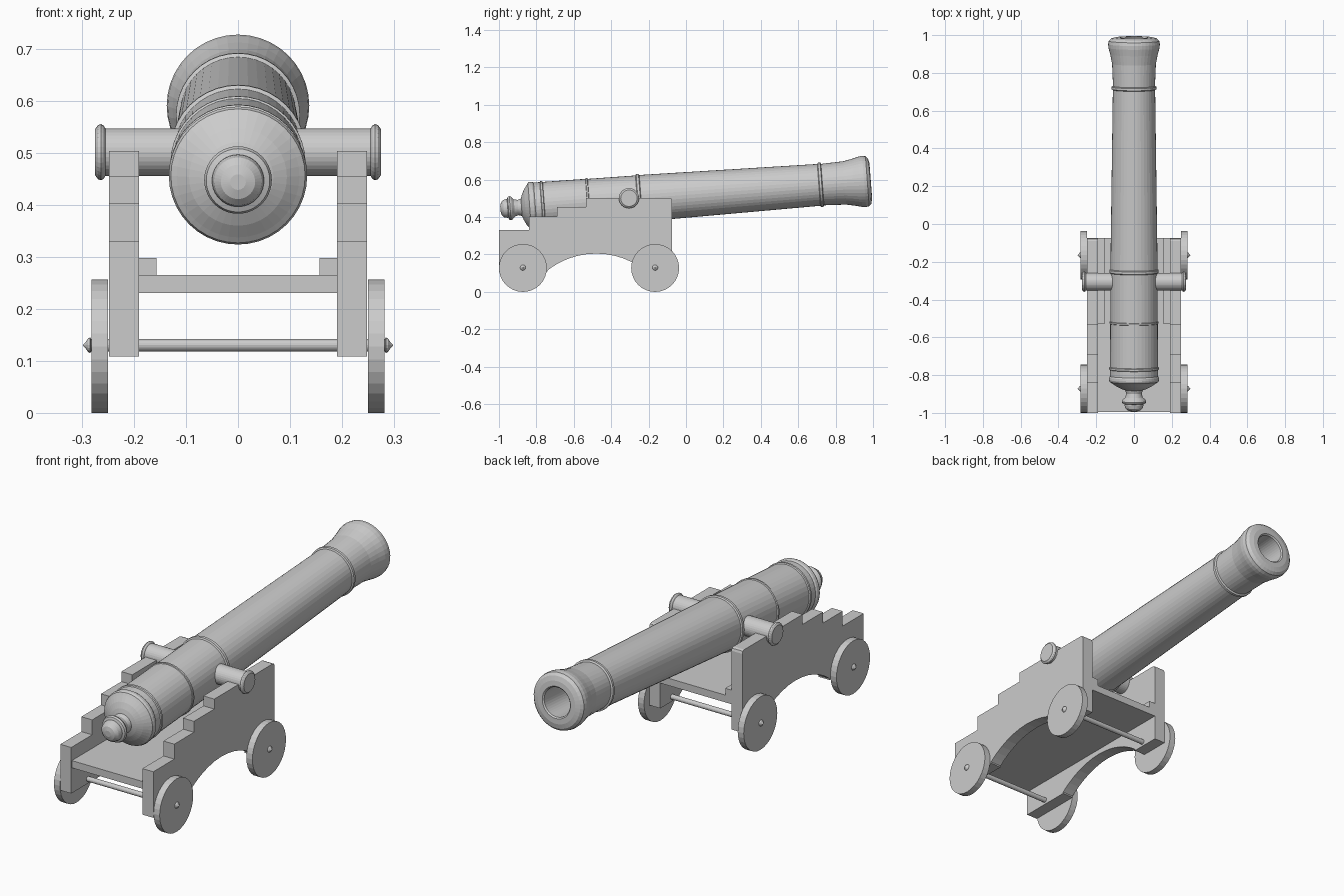
import bpy, bmesh, math
from mathutils import Matrix, Vector

if "Cube" in bpy.data.objects:
    bpy.data.objects.remove(bpy.data.objects["Cube"])

grey = bpy.data.materials.new("grey")
grey.diffuse_color = (0.6, 0.6, 0.6, 1)
grey.use_nodes = True
grey.node_tree.nodes["Principled BSDF"].inputs["Base Color"].default_value = grey.diffuse_color


def finish(name, bm):
    bmesh.ops.recalc_face_normals(bm, faces=bm.faces)
    me = bpy.data.meshes.new(name)
    bm.to_mesh(me)
    bm.free()
    me.materials.append(grey)
    ob = bpy.data.objects.new(name, me)
    bpy.context.collection.objects.link(ob)
    return ob


def lathe(name, profile, matrix, sides=32):
    """Revolve (distance along axis, radius) points; local axis is +z."""
    bm = bmesh.new()
    rings = []
    for s, r in profile:
        rings.append([bm.verts.new((r * math.cos(2 * math.pi * i / sides),
                                    r * math.sin(2 * math.pi * i / sides), s))
                      for i in range(sides)])
    for a, b in zip(rings, rings[1:]):
        for i in range(sides):
            j = (i + 1) % sides
            bm.faces.new((a[i], a[j], b[j], b[i]))
    bm.faces.new(rings[0])
    bm.faces.new(rings[-1])
    bm.transform(matrix)
    return finish(name, bm)


def box(name, lo, hi):
    bm = bmesh.new()
    bmesh.ops.create_cube(bm, size=1)
    for v in bm.verts:
        v.co = Vector([lo[k] if v.co[k] < 0 else hi[k] for k in range(3)])
    return finish(name, bm)


def plate(name, outline, x0, x1):
    """Extrude a (y, z) outline along x."""
    bm = bmesh.new()
    f = bm.faces.new([bm.verts.new((x0, y, z)) for y, z in outline])
    new = bmesh.ops.extrude_face_region(bm, geom=[f])["geom"]
    bmesh.ops.translate(bm, vec=(x1 - x0, 0, 0),
                        verts=[v for v in new if isinstance(v, bmesh.types.BMVert)])
    return finish(name, bm)


def along_x(side, y, z):
    return Matrix.Translation((0, y, z)) @ Matrix.Rotation(side * math.pi / 2, 4, 'Y')


# barrel, tilted slightly upwards, with bands, knob and bore
barrel = [(-.995, .015), (-.99, .033), (-.978, .046), (-.962, .05), (-.956, .05),
          (-.952, .061), (-.943, .065), (-.934, .061), (-.92, .046), (-.9, .041), (-.882, .047),
          (-.875, .068), (-.862, .094), (-.845, .118), (-.838, .129), (-.828, .133), (-.815, .132),
          (-.808, .127), (-.775, .127), (-.772, .132), (-.762, .132), (-.759, .127),
          (-.53, .126), (-.528, .13), (-.52, .13), (-.518, .125),
          (-.262, .124), (-.258, .131), (-.245, .131), (-.241, .125),
          (.712, .112), (.716, .119), (.728, .119), (.732, .111),
          (.85, .116), (.9, .126), (.935, .135), (.955, .137), (.972, .134),
          (.984, .122), (.99, .1), (.991, .075), (.985, .069), (.45, .069)]
tilt = math.atan(0.0755)
lathe("barrel", barrel, Matrix.Translation((0, 0, .5185)) @
      Matrix.Rotation(tilt - math.pi / 2, 4, 'X'), 40)

# side cheek outline: stepped top, arched underside
cheek = [(-1, .108), (-1, .33), (-.84, .33), (-.84, .402), (-.69, .402), (-.69, .455),
         (-.535, .455), (-.535, .503), (-.09, .503), (-.079, .499), (-.075, .488),
         (-.075, .108), (-.22, .108)]
R, half = .42, .26
for i in range(17):
    d = half * math.cos(math.pi * i / 16)
    cheek.append((-.48 + d, .205 - R + math.sqrt(R * R - d * d)))
cheek.append((-.74, .108))

trunnion = [(.08, .046), (.255, .046), (.258, .051), (.263, .054), (.269, .052), (.275, .044)]
wheel = [(.25, .128), (.282, .128)]
hub = [(.281, .008), (.284, .015), (.288, .013), (.293, .006), (.298, .001)]

for side, label in ((1, "right"), (-1, "left")):
    plate("cheek_" + label, cheek, side * .19, side * .248)
    # ledge along the inside of the cheek
    a, b = sorted((side * .157, side * .19))
    box("inner_rail_" + label, (a, -.53, .265), (b, -.075, .298))
    lathe("trunnion_" + label, trunnion, along_x(side, -.305, .501))
    for y, end in ((-.872, "rear"), (-.165, "front")):
        lathe(f"wheel_{end}_{label}", wheel, along_x(side, y, .128))
        lathe(f"axle_pin_{end}_{label}", hub, along_x(side, y, .13), 16)

# bed between the cheeks and the two axles
box("carriage_bed", (-.19, -.995, .23), (.19, -.075, .265))
for y, end in ((-.872, "rear"), (-.165, "front")):
    lathe("axle_" + end, [(-.283, .012), (.283, .012)], along_x(1, y, .13), 16)
